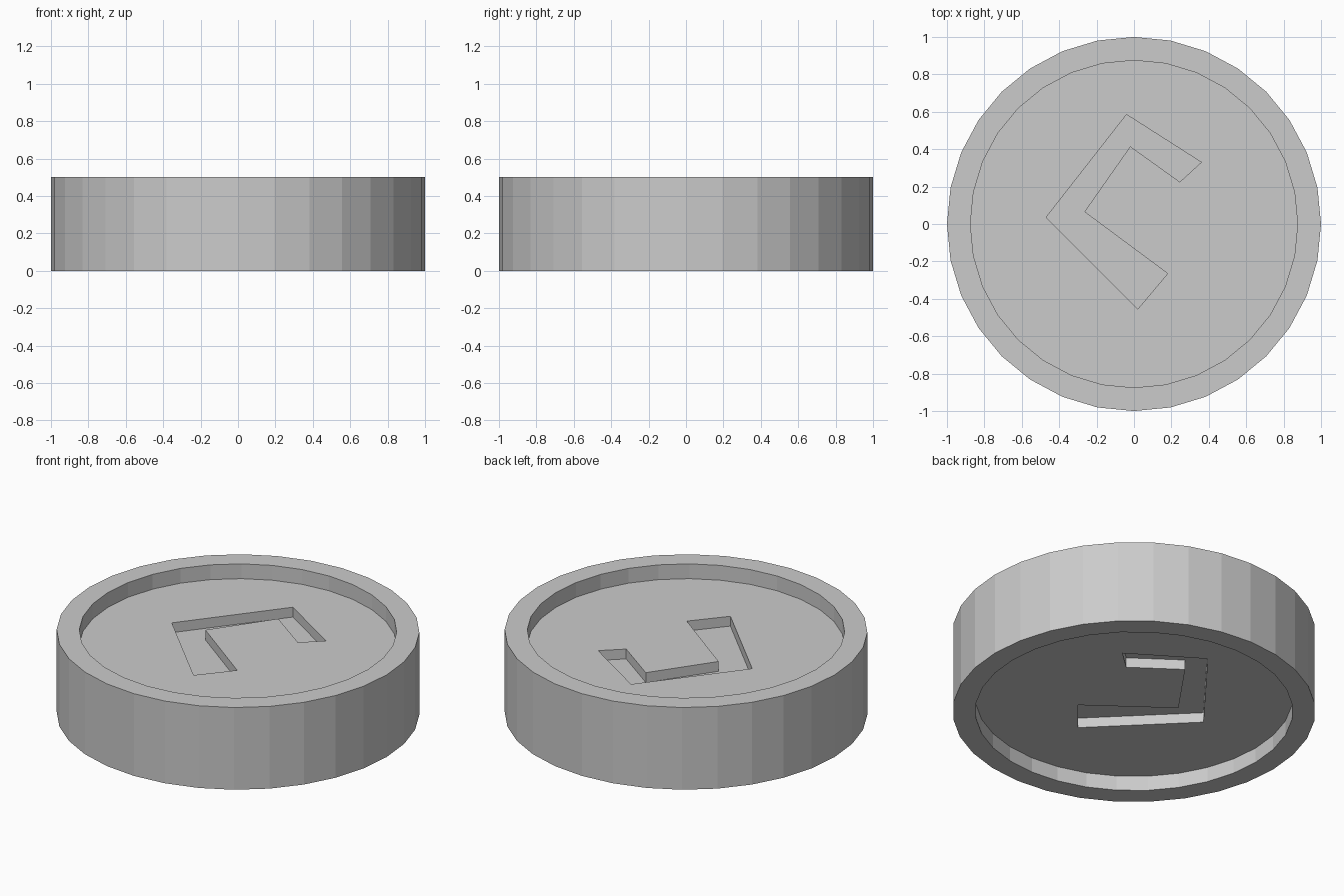
import bpy
import bmesh
from math import pi

if "Cube" in bpy.data.objects:
    bpy.data.objects.remove(bpy.data.objects["Cube"])

HEIGHT = 0.5
RECESS = 0.09      # depth of the dished faces
ENGRAVE = 0.06     # depth of the mark below each dished face
MARGIN = 0.05      # cutters overshoot the surface by this much

# Bent bracket outline engraved on both faces
BRACKET = [(-0.04, 0.585), (-0.47, 0.035), (0.02, -0.455), (0.18, -0.265),
           (-0.265, 0.065), (-0.02, 0.415), (0.245, 0.225), (0.36, 0.33)]

grey = bpy.data.materials.new("plain grey")
grey.use_nodes = True
COLOUR = (0.6, 0.6, 0.6, 1)
grey.diffuse_color = COLOUR
grey.node_tree.nodes["Principled BSDF"].inputs["Base Color"].default_value = COLOUR


def finish(name, bm):
    bmesh.ops.recalc_face_normals(bm, faces=bm.faces)
    mesh = bpy.data.meshes.new(name)
    bm.to_mesh(mesh)
    bm.free()
    mesh.materials.append(grey)
    obj = bpy.data.objects.new(name, mesh)
    bpy.context.collection.objects.link(obj)
    return obj


def disc(name, radius, low, high):
    bm = bmesh.new()
    bmesh.ops.create_cone(bm, cap_ends=True, segments=32, radius1=radius,
                          radius2=radius, depth=high - low)
    bmesh.ops.translate(bm, verts=bm.verts, vec=(0, 0, (low + high) / 2))
    return finish(name, bm)


def prism(name, outline, low, high):
    bm = bmesh.new()
    face = bm.faces.new([bm.verts.new((x, y, low)) for x, y in outline])
    top = bmesh.ops.extrude_face_region(bm, geom=[face])["geom"]
    verts = [v for v in top if isinstance(v, bmesh.types.BMVert)]
    bmesh.ops.translate(bm, verts=verts, vec=(0, 0, high - low))
    return finish(name, bm)


def carve(target, cutter):
    cutter.hide_render = True
    mod = target.modifiers.new("carve", 'BOOLEAN')
    mod.operation = 'DIFFERENCE'
    mod.solver = 'EXACT'
    mod.object = cutter
    bpy.context.view_layer.objects.active = target
    bpy.ops.object.modifier_apply(modifier=mod.name)
    bpy.data.objects.remove(cutter)


# Thick round disc
body = disc("engraved_disc", 1, 0, HEIGHT)

# Dished recess and bracket engraving, on the top and on the underside
for depth, shape in ((RECESS, "dish"), (RECESS + ENGRAVE, "bracket")):
    for low, high in ((HEIGHT - depth, HEIGHT + MARGIN), (-MARGIN, depth)):
        if shape == "dish":
            cutter = disc("dish_cutter", 0.875, low, high)
        else:
            cutter = prism("bracket_cutter", BRACKET, low, high)
        carve(body, cutter)
